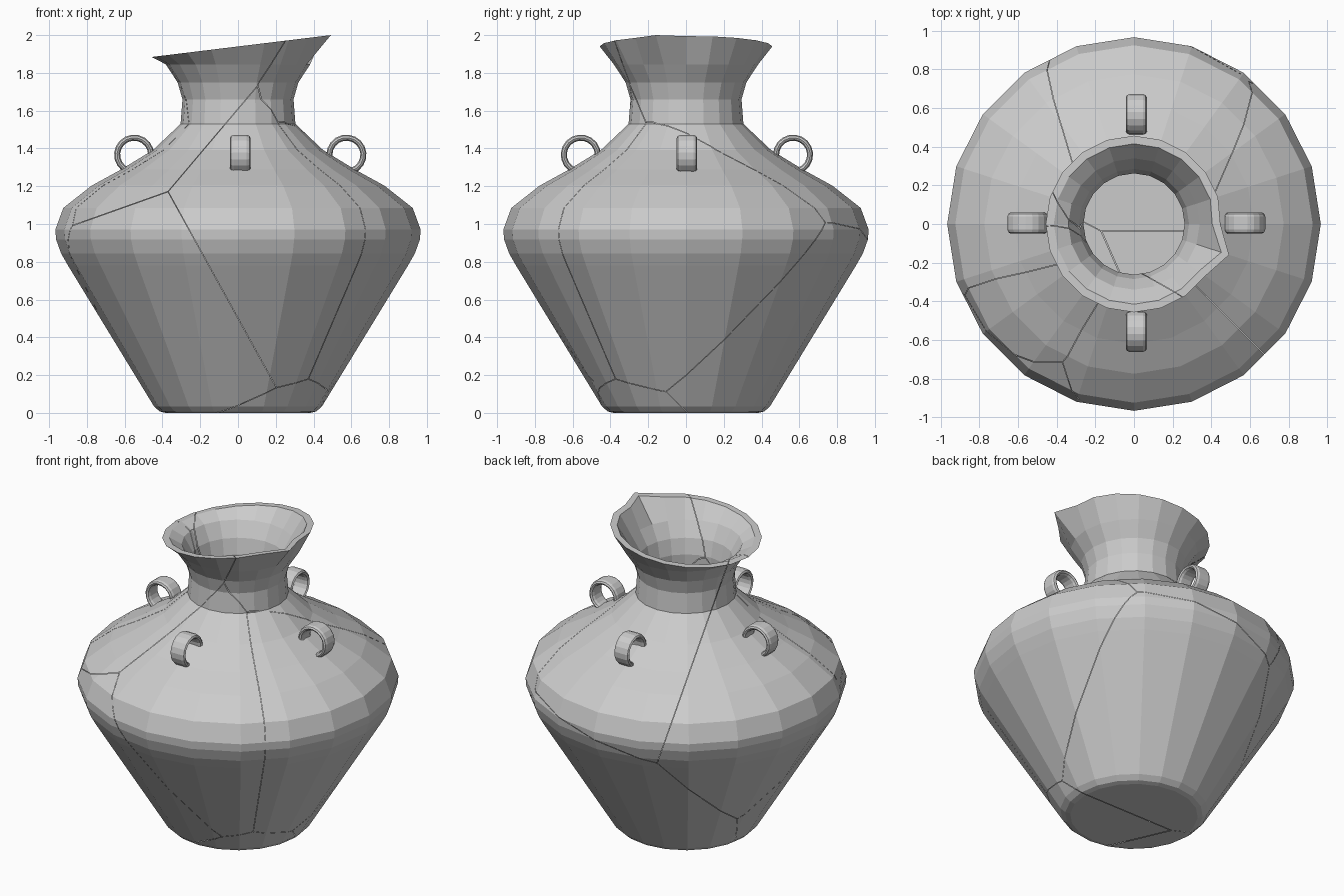
import bpy, bmesh
from math import sin, cos, radians, pi
from mathutils import Vector, Matrix

if "Cube" in bpy.data.objects:
    bpy.data.objects.remove(bpy.data.objects["Cube"])

SIDES = 20

# wall profile (radius, height): outside going up, then inside going down
OUTER = [(0.385, 0), (0.415, 0.008), (0.445, 0.035), (0.90, 0.78), (0.937, 0.845),
         (0.963, 0.918), (0.967, 0.97), (0.925, 1.085), (0.775, 1.203), (0.62, 1.288),
         (0.45, 1.392), (0.304, 1.53), (0.294, 1.66), (0.32, 1.75), (0.382, 1.845)]
INNER = [(0.34, 1.855), (0.285, 1.76), (0.262, 1.66), (0.268, 1.52), (0.42, 1.365),
         (0.60, 1.25), (0.75, 1.17), (0.885, 1.065), (0.922, 0.965), (0.918, 0.92),
         (0.89, 0.85), (0.42, 0.06), (0.38, 0.045)]


def link(name, bm):
    mesh = bpy.data.meshes.new(name)
    bm.to_mesh(mesh)
    bm.free()
    obj = bpy.data.objects.new(name, mesh)
    bpy.context.collection.objects.link(obj)


def skin(bm, rings):
    """Join rings of vertices with quads and close both ends."""
    n = len(rings[0])
    for a, b in zip(rings, rings[1:]):
        for i in range(n):
            j = (i + 1) % n
            bm.faces.new((a[i], a[j], b[j], b[i]))
    bm.faces.new(rings[0][::-1])
    bm.faces.new(rings[-1])
    bmesh.ops.recalc_face_normals(bm, faces=bm.faces[:])


# hollow vase body with a slanted, spouted rim
def ring(bm, r, z):
    return [bm.verts.new((r * cos(2 * pi * i / SIDES), r * sin(2 * pi * i / SIDES), z))
            for i in range(SIDES)]


def rim_ring(bm, r):
    verts = ring(bm, r, 0)
    verts[-1].co *= (r + 0.06) / r             # pouring spout
    verts[0].co *= (r - 0.01) / r
    for v in verts:
        v.co.z = 1.94 + 0.122 * v.co.x
    return verts


def vase_body():
    bm = bmesh.new()
    rings = [ring(bm, r, z) for r, z in OUTER]
    rings += [rim_ring(bm, 0.457), rim_ring(bm, 0.415)]
    rings += [ring(bm, r, z) for r, z in INNER]
    skin(bm, rings)
    return bm


# shards: the body is cracked into the regions nearest to these points
SEEDS = {
    "front_shard": (0, -0.6, 0.95),
    "right_shard": (0.6, 0, 0.95),
    "lower_left_shard": (-0.38, -0.6, 0.74),
    "upper_left_shard": (-0.65, -0.6, 1.5),
    "neck_shard": (0.05, 0.5, 1.45),
    "back_shard": (0.3, 0.7, 0.33),
    "left_shard": (-0.65, 0.15, 1.2),
    "base_shard": (0.3, -0.3, -0.7),
}
GAP = 0.001

for name, seed in SEEDS.items():
    bm = vase_body()
    for other, point in SEEDS.items():
        if other != name:
            step = Vector(point) - Vector(seed)
            bmesh.ops.bisect_plane(bm, geom=bm.verts[:] + bm.edges[:] + bm.faces[:],
                                   plane_co=Vector(seed) + step / 2 - step.normalized() * GAP,
                                   plane_no=step, clear_outer=True)
    link(name, bm)

# four curled lug handles: rounded strap swept along an arc into the shoulder
STRAP = [(-0.054, 0.0), (-0.048, -0.010), (-0.034, -0.016), (0.034, -0.016), (0.048, -0.010),
         (0.054, 0.0), (0.048, 0.010), (0.034, 0.016), (-0.034, 0.016), (-0.048, 0.010)]
STEPS = 14
for k, side in enumerate(("right", "back", "left", "front")):
    bm = bmesh.new()
    rings = []
    for s in range(STEPS + 1):
        a = radians(-72 + 272 * s / STEPS)
        rings.append([bm.verts.new((0.562 + (0.09 + t) * cos(a), w, 1.367 + (0.09 + t) * sin(a)))
                      for w, t in STRAP])
    skin(bm, rings)
    bm.transform(Matrix.Translation((0.012, 0.005, 0)) @ Matrix.Rotation(k * pi / 2, 4, 'Z'))
    link(side + "_handle", bm)
